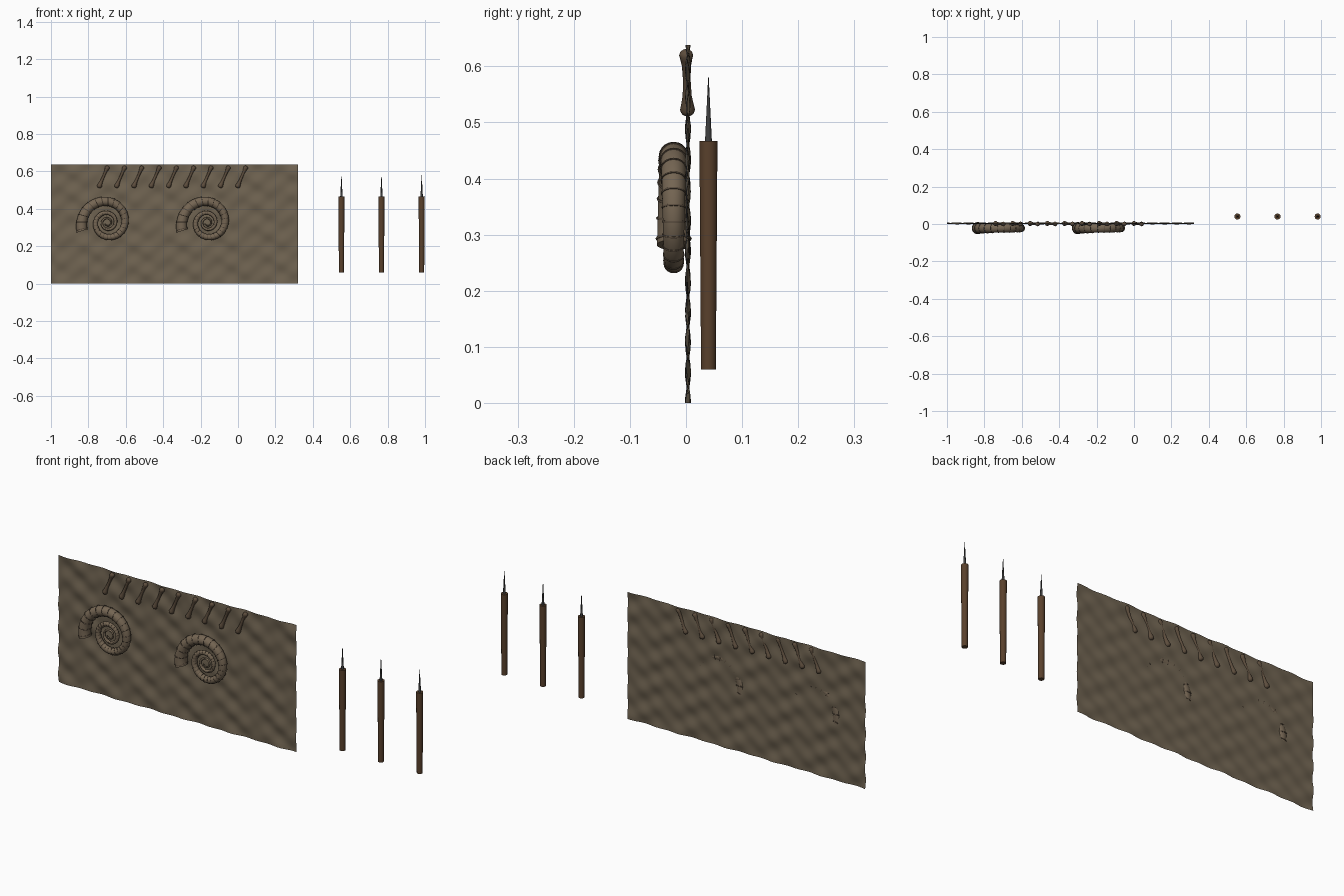
import bpy, bmesh
from math import sin, cos, pi, tau, exp, radians
from mathutils import Vector

if "Cube" in bpy.data.objects:
    bpy.data.objects.remove(bpy.data.objects["Cube"])


def material(name, rgb):
    m = bpy.data.materials.new(name)
    m.diffuse_color = (*rgb, 1)
    m.use_nodes = True
    m.node_tree.nodes["Principled BSDF"].inputs["Base Color"].default_value = m.diffuse_color
    return m


STONE = material("stone", (0.16, 0.125, 0.082))
SHELL = material("shell", (0.175, 0.13, 0.085))
RIB = material("rib", (0.10, 0.072, 0.048))
BONE = material("bone", (0.11, 0.075, 0.047))
WOOD = material("wood", (0.10, 0.052, 0.025))
METAL = material("metal", (0.05, 0.05, 0.05))


def finish(bm, name, mat, angle=40):
    mesh = bpy.data.meshes.new(name)
    bm.to_mesh(mesh)
    bm.free()
    obj = bpy.data.objects.new(name, mesh)
    bpy.context.collection.objects.link(obj)
    mesh.materials.append(mat)
    bpy.ops.object.select_all(action='DESELECT')
    obj.select_set(True)
    bpy.context.view_layer.objects.active = obj
    bpy.ops.object.shade_smooth_by_angle(angle=radians(angle))
    return obj


def loft(bm, rings, close=False, caps=True):
    """Skin a list of rings of points with quads."""
    rows = [[bm.verts.new(p) for p in ring] for ring in rings]
    n = len(rows[0])
    pairs = list(zip(rows, rows[1:])) + ([(rows[-1], rows[0])] if close else [])
    faces = [bm.faces.new((a[i], a[(i + 1) % n], b[(i + 1) % n], b[i]))
             for a, b in pairs for i in range(n)]
    if caps and not close:
        faces += [bm.faces.new(rows[0]), bm.faces.new(rows[-1])]
    bmesh.ops.recalc_face_normals(bm, faces=faces)


def lathe(name, mat, base, tip, profile, sides=12):
    """Turned shape along base -> tip; profile = (fraction, radius)."""
    base, tip = Vector(base), Vector(tip)
    axis = tip - base
    u = axis.cross(Vector((0, 1, 0))).normalized()
    v = axis.normalized().cross(u)
    bm = bmesh.new()
    loft(bm, [[base + axis * t + (u * cos(a) + v * sin(a)) * r
               for a in (tau * i / sides for i in range(sides))] for t, r in profile])
    return finish(bm, name, mat)


# rippled rock slab
bm = bmesh.new()
NX, NZ = 110, 54
grid = []
for j in range(NZ + 1):
    row = []
    for i in range(NX + 1):
        x, z = -1 + 1.322 * i / NX, 0.638 * j / NZ
        y = 0.0035 + 0.003 * sin(48 * x) * cos(58 * z) + 0.0025 * sin(22 * x + 50 * z)
        row.append(bm.verts.new((x, y, z)))
    grid.append(row)
for a, b in zip(grid, grid[1:]):
    for i in range(NX):
        bm.faces.new((a[i], a[i + 1], b[i + 1], b[i]))
finish(bm, "rock_slab", STONE)


# spiral shells: logarithmic spiral tube with raised ribs
END, TURNS = radians(198), 3


def frame(cx, cz, back):
    """Centre, outward direction, tangent and size, `back` radians from the mouth."""
    a = END - back
    r = 0.143 * exp(-0.123 * back)
    out = Vector((cos(a), 0, sin(a)))
    return Vector((cx, -0.022, cz)) + out * r, out, Vector((-sin(a), 0, cos(a))), 0.21 * r


Y = Vector((0, 1, 0))
for k, cx in enumerate((-0.698, -0.163)):
    bm = bmesh.new()
    rings = []
    for s in range(145):
        c, out, tan, r = frame(cx, 0.326, TURNS * tau * s / 144)
        rings.append([c + (out * cos(t) + Y * sin(t)) * r
                      for t in (tau * i / 18 for i in range(18))])
    loft(bm, rings)
    finish(bm, f"spiral_shell_{k + 1}", SHELL)

    bm = bmesh.new()
    for s in range(24 * TURNS):
        c, out, tan, r = frame(cx, 0.326, TURNS * tau * (s + 0.3) / (24 * TURNS))
        w = 0.09 * r
        loop = []
        for t in (tau * i / 20 for i in range(20)):
            d = out * cos(t) + Y * sin(t)
            loop.append([c + d * (r + w * cos(q)) + tan * (w * sin(q))
                         for q in (tau * j / 6 for j in range(6))])
        loft(bm, loop, close=True)
    finish(bm, f"shell_ribs_{k + 1}", RIB, 60)

# row of slanted rib bones with knobbed ends
BONE_PROFILE = [(0, 0.006), (0.03, 0.011), (0.08, 0.0135), (0.15, 0.0115), (0.3, 0.008),
                (0.55, 0.0068), (0.75, 0.008), (0.85, 0.0105), (0.92, 0.0125),
                (0.97, 0.0105), (1, 0.005)]
for k in range(9):
    x = -0.72 + 0.0925 * k
    lathe(f"bone_{k + 1}", BONE, (x - 0.025, 0.003, 0.513), (x + 0.025, 0.0, 0.629),
          BONE_PROFILE)

# three pointed tools: tapered handle and metal spike
for k, x in enumerate((0.553, 0.767, 0.982)):
    lathe(f"tool_handle_{k + 1}", WOOD, (x, 0.04, 0.06), (x, 0.04, 0.467),
          [(0, 0.0135), (1, 0.0165)], 14)
    lathe(f"tool_spike_{k + 1}", METAL, (x, 0.04, 0.465), (x, 0.04, 0.58),
          [(0, 0.0065), (1, 0.0006)], 10)
